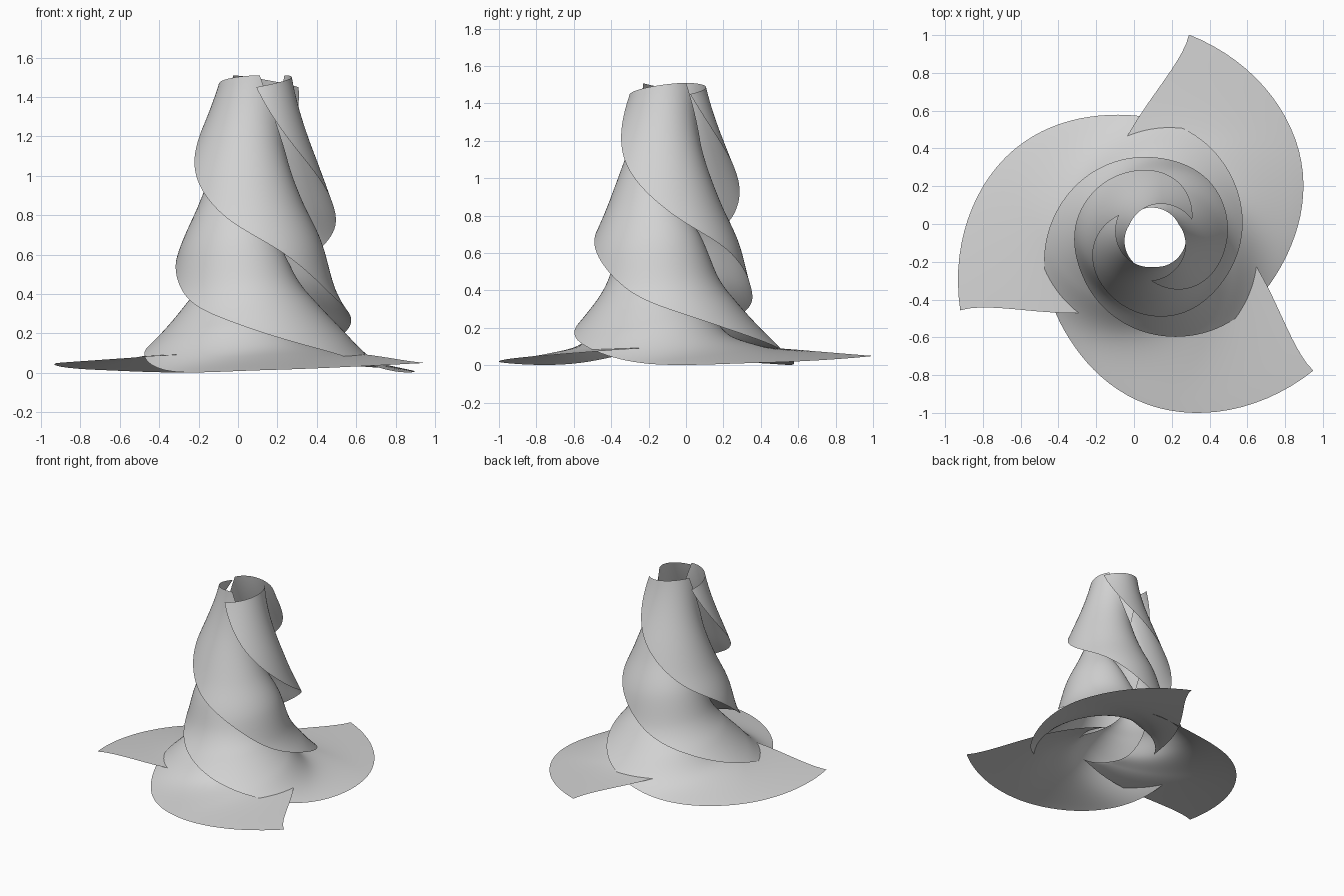
import bpy
import bmesh
import math

cube = bpy.data.objects.get("Cube")
if cube:
    bpy.data.objects.remove(cube, do_unlink=True)

# One plain grey material
mat = bpy.data.materials.new("light_grey")
mat.use_nodes = True
grey = (0.65, 0.65, 0.65, 1)
mat.diffuse_color = grey
mat.node_tree.nodes["Principled BSDF"].inputs["Base Color"].default_value = grey


def spline(keys, t):
    """Smooth curve through evenly spaced keys, t from 0 to 1."""
    n = len(keys) - 1
    i = min(int(t * n), n - 1)
    u = t * n - i
    b, c = keys[i], keys[i + 1]
    a = keys[i - 1] if i > 0 else 2 * b - c
    d = keys[i + 2] if i + 2 <= n else 2 * c - b
    return b + 0.5 * u * (c - a + u * (2 * a - 5 * b + 4 * c - d + u * (3 * (b - c) + d - a)))


# Free outer edge climbing the helix, and the tucked inner edge
OUTER_R = [1.095, 0.91, 0.69, 0.575, 0.485, 0.43, 0.42, 0.385, 0.335, 0.224]
OUTER_Z = [0.05, 0.015, 0.01, 0.12, 0.25, 0.39, 0.62, 0.82, 1.09, 1.45]
INNER_R = [0.3, 0.25, 0.2, 0.175, 0.15]
# Cross-section shape: wrap angle, rise, and how fast it curls and narrows
WRAP = [84, 105, 125, 130, 125]
LIFT = [0.065, 0.175, 0.11, 0.07, 0.06]
BEND = [1.6, 1.2, 1.05, 1, 1]
FALL = [1.8, 1.1, 0.85, 0.85, 1.25]
TURN = 414
TIP_ANGLE = 80.3
AXIS = (0.107, -0.077, 0)
ROWS, COLS = 110, 28


def sheet_point(t, s):
    """t runs up the helix, s runs from the free edge to the inner edge."""
    inner = spline(INNER_R, t)
    r = inner + (spline(OUTER_R, t) - inner) * (1 - s) ** spline(FALL, t)
    a = math.radians(TIP_ANGLE - TURN * t + spline(WRAP, t) * s ** spline(BEND, t))
    z = spline(OUTER_Z, t) + spline(LIFT, t) * math.sin(s * math.pi / 2)
    return r * math.cos(a), r * math.sin(a), z


# One wrapped sheet
bm = bmesh.new()
grid = [[bm.verts.new(sheet_point(i / ROWS, j / COLS)) for j in range(COLS + 1)]
        for i in range(ROWS + 1)]
for i in range(ROWS):
    for j in range(COLS):
        bm.faces.new((grid[i][j], grid[i][j + 1], grid[i + 1][j + 1], grid[i + 1][j]))
bm.normal_update()
# Outside of the sheet faces up and out
if sum(f.normal.z for f in bm.faces) < 0:
    bmesh.ops.reverse_faces(bm, faces=bm.faces)
for f in bm.faces:
    f.smooth = True
mesh = bpy.data.meshes.new("spiral_sheet")
bm.to_mesh(mesh)
bm.free()
mesh.materials.append(mat)

# Three identical sheets around the axis
for k, name in enumerate(("back_sheet", "left_sheet", "right_sheet")):
    ob = bpy.data.objects.new(name, mesh)
    ob.location = AXIS
    ob.rotation_euler.z = -k * math.tau / 3
    bpy.context.collection.objects.link(ob)
